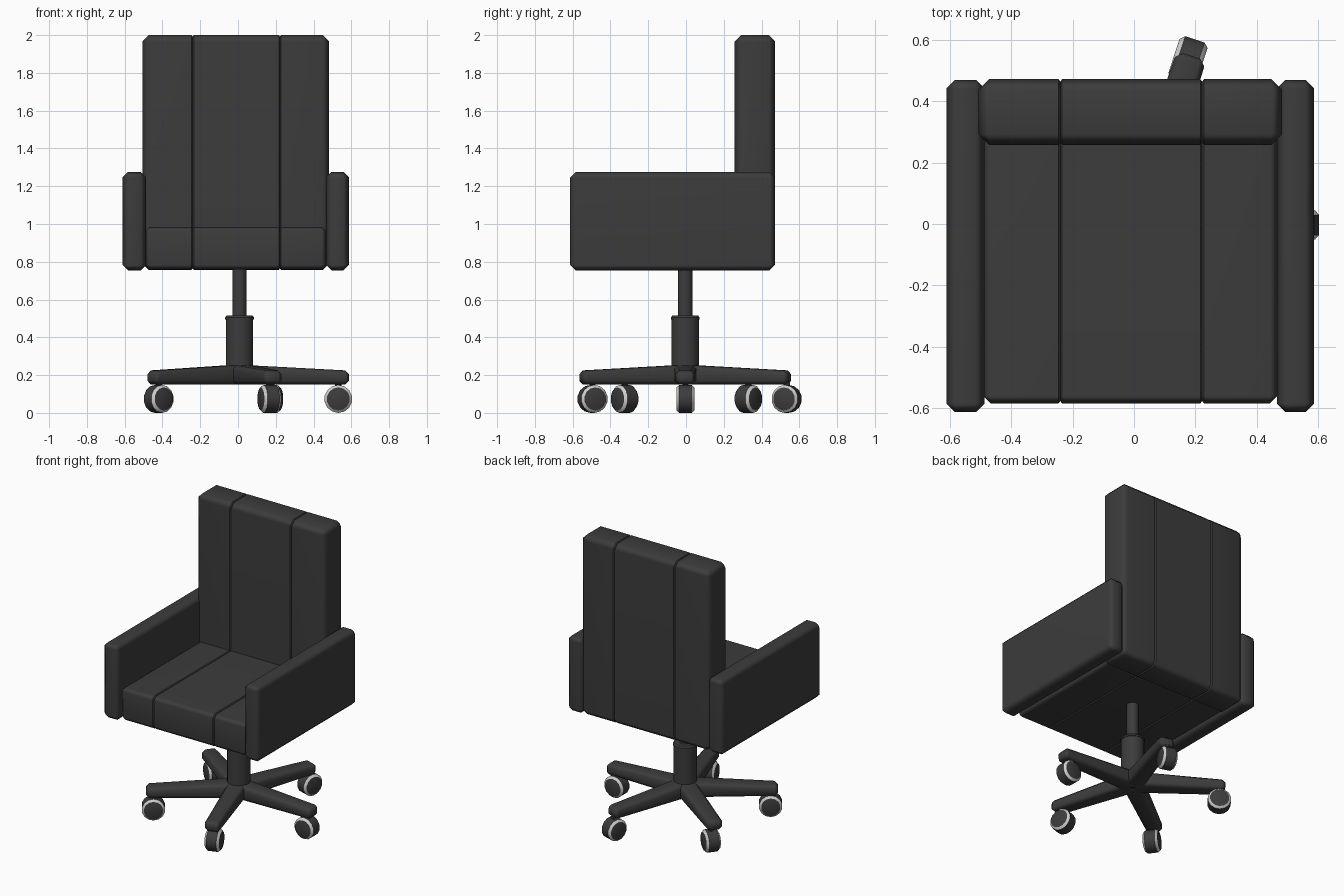
import bpy, bmesh, math
from mathutils import Matrix, Vector

if "Cube" in bpy.data.objects:
    bpy.data.objects.remove(bpy.data.objects["Cube"])


def material(name, v):
    m = bpy.data.materials.new(name)
    m.diffuse_color = (v, v, v, 1)
    m.use_nodes = True
    m.node_tree.nodes["Principled BSDF"].inputs["Base Color"].default_value = m.diffuse_color
    return m


DARK = material("charcoal", 0.045)
LIGHT = material("light grey", 0.62)
HUB = (0.008, -0.004)


def finish(name, bm, mats=(DARK,), angle=50, weighted=False):
    bmesh.ops.recalc_face_normals(bm, faces=bm.faces)
    me = bpy.data.meshes.new(name)
    bm.to_mesh(me)
    bm.free()
    ob = bpy.data.objects.new(name, me)
    bpy.context.collection.objects.link(ob)
    for m in mats:
        me.materials.append(m)
    bpy.ops.object.select_all(action='DESELECT')
    bpy.context.view_layer.objects.active = ob
    ob.select_set(True)
    bpy.ops.object.shade_smooth_by_angle(angle=math.radians(angle))
    if weighted:
        ob.modifiers.new("weighted", 'WEIGHTED_NORMAL').keep_sharp = True
    return ob


def cushion(name, lo, hi, bevel, seams=()):
    """Chamfered pad with stitched seams pulled inwards."""
    lo, hi = Vector(lo), Vector(hi)
    mid = (lo + hi) / 2
    bm = bmesh.new()
    bmesh.ops.create_cube(bm, size=1)
    for v in bm.verts:
        v.co = mid + v.co * (hi - lo)
    bmesh.ops.bevel(bm, geom=bm.edges[:], offset=bevel, segments=1, affect='EDGES')
    for s in seams:
        for d in (-0.006, 0, 0.006):
            bmesh.ops.bisect_plane(bm, geom=bm.verts[:] + bm.edges[:] + bm.faces[:],
                                   plane_co=(s + d, 0, 0), plane_no=(1, 0, 0))
        for v in bm.verts:
            if abs(v.co.x - s) < 1e-4:
                for i in (1, 2):
                    v.co[i] -= math.copysign(0.008, v.co[i] - mid[i])
    return finish(name, bm, weighted=True)


def lathe(name, profile, sides, place, mats=(DARK,), light_rows=(), angle=35):
    """Turn (radius, height) points about z, then place with a matrix."""
    bm = bmesh.new()
    rings = [[bm.verts.new((r * math.cos(a), r * math.sin(a), h))
              for a in (2 * math.pi * (k + 0.5) / sides for k in range(sides))]
             for r, h in profile]
    for j in range(len(rings) - 1):
        for k in range(sides):
            n = (k + 1) % sides
            f = bm.faces.new((rings[j][k], rings[j][n], rings[j + 1][n], rings[j + 1][k]))
            f.material_index = int(j in light_rows)
    bm.faces.new(rings[0])
    bm.faces.new(rings[-1])
    bm.transform(place)
    return finish(name, bm, mats, angle)


# Upholstery
SEAMS = (-0.24, 0.222)
cushion("seat", (-0.492, -0.585, 0.758), (0.468, 0.30, 0.985), 0.025, SEAMS)
cushion("backrest", (-0.506, 0.258, 0.757), (0.482, 0.472, 2.0), 0.034, SEAMS)
cushion("left_armrest", (-0.611, -0.613, 0.755), (-0.487, 0.47, 1.275), 0.028)
cushion("right_armrest", (0.466, -0.613, 0.755), (0.587, 0.47, 1.275), 0.028)

# Central column
at_hub = Matrix.Translation((*HUB, 0))
lathe("gas_post", [(0.038, 0.49), (0.038, 0.775)], 16, at_hub)
lathe("column_sleeve", [(0.074, 0.16), (0.074, 0.495), (0.078, 0.495),
                        (0.078, 0.505), (0.07, 0.515)], 16, at_hub)

# Star base: tapered chamfered beams
for i in range(5):
    bm = bmesh.new()
    bmesh.ops.create_cube(bm, size=1)
    for v in bm.verts:
        tip = v.co.x > 0
        top = v.co.z > 0
        v.co = (0.58 if tip else 0.0,
                math.copysign(0.05 if tip else 0.062, v.co.y),
                (0.224 if tip else 0.255) if top else 0.15)
    bmesh.ops.bevel(bm, geom=bm.edges[:], offset=0.02, segments=1, affect='EDGES')
    bm.transform(at_hub @ Matrix.Rotation(math.radians(72 * i), 4, 'Z'))
    finish(f"base_leg_{i + 1}", bm, weighted=True)

# Castors: dark tread, light chamfered rims, dark discs
WHEELS = [(0.531, -0.003), (0.176, 0.533), (-0.42, 0.33), (-0.42, -0.325), (0.166, -0.495)]
PROFILE = [(0.059, -0.048), (0.061, -0.047), (0.074, -0.033),
           (0.074, 0.033), (0.061, 0.047), (0.059, 0.048)]
for i, (x, y) in enumerate(WHEELS):
    place = (Matrix.Translation((x, y, 0.074)) @ Matrix.Rotation(math.radians(72 * i), 4, 'Z')
             @ Matrix.Rotation(math.pi / 2, 4, 'X'))
    lathe(f"castor_{i + 1}", PROFILE, 14, place, (DARK, LIGHT), (1, 3), 30)
    # Short stem joining castor to leg
    lathe(f"castor_stem_{i + 1}", [(0.018, 0.1), (0.018, 0.17)], 8, Matrix.Translation((x, y, 0)))
